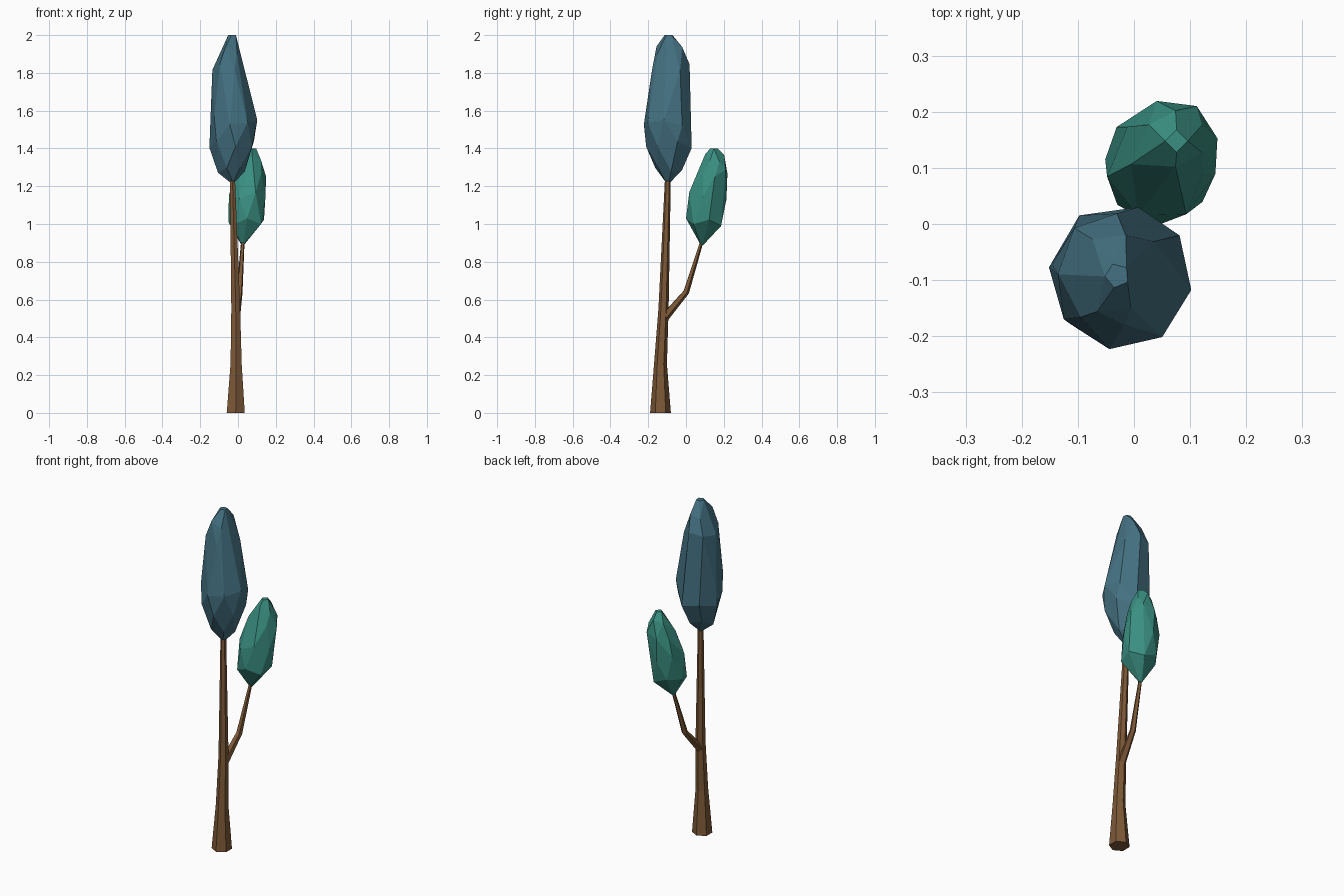
import bpy, bmesh, math
from mathutils import Vector

if "Cube" in bpy.data.objects:
    bpy.data.objects.remove(bpy.data.objects["Cube"])


def material(name, rgb):
    m = bpy.data.materials.new(name)
    m.diffuse_color = (*rgb, 1)
    m.use_nodes = True
    m.node_tree.nodes["Principled BSDF"].inputs["Base Color"].default_value = m.diffuse_color
    return m


BARK = material("brown bark", (0.205, 0.098, 0.038))
BLUE = material("slate blue leaves", (0.058, 0.165, 0.222))
TEAL = material("teal leaves", (0.042, 0.275, 0.222))


def finish(bm, name, mat):
    bmesh.ops.recalc_face_normals(bm, faces=bm.faces)
    me = bpy.data.meshes.new(name)
    bm.to_mesh(me)
    bm.free()
    me.materials.append(mat)
    bpy.context.collection.objects.link(bpy.data.objects.new(name, me))


def limb(name, path, sides):
    """Tapered tube through (x, y, z, radius) stations."""
    bm = bmesh.new()
    pts = [Vector(p[:3]) for p in path]
    rings = []
    for i, p in enumerate(pts):
        d = (pts[min(i + 1, len(pts) - 1)] - pts[max(i - 1, 0)]).normalized()
        if i == 0 and p.z == 0:
            d = Vector((0, 0, 1))          # flat foot on the ground
        v = (Vector((0, 1, 0)) - d * d.y).normalized()
        u = v.cross(d)
        r = path[i][3]
        rings.append([bm.verts.new(p + r * (math.cos(a) * v + math.sin(a) * u))
                      for a in (math.tau * k / sides for k in range(sides))])
    for a, b in zip(rings, rings[1:]):
        for k in range(sides):
            j = (k + 1) % sides
            bm.faces.new((a[k], a[j], b[j], b[k]))
    bm.faces.new(rings[0])
    bm.faces.new(rings[-1])
    finish(bm, name, BARK)


def crown(name, rings, mat):
    """Faceted convex leaf mass from (x, y, z, rx, ry, sides, phase) rings."""
    bm = bmesh.new()
    for x, y, z, rx, ry, n, ph in rings:
        for k in range(n):
            a = math.radians(ph) + math.tau * k / n
            dz = 0.02 * math.sin(2.3 * k + ph) if rx > 0.03 else 0
            bm.verts.new((x + rx * math.cos(a), y + ry * math.sin(a), z + dz))
    res = bmesh.ops.convex_hull(bm, input=bm.verts)
    inner = {g for g in res["geom_interior"] + res["geom_unused"]
             if isinstance(g, bmesh.types.BMVert)}
    bmesh.ops.delete(bm, geom=list(inner), context='VERTS')
    bmesh.ops.dissolve_limit(bm, angle_limit=math.radians(9),
                             verts=bm.verts, edges=bm.edges)
    finish(bm, name, mat)


# trunk with flared foot, and the side branch
limb("trunk", [(-0.012, -0.135, 0, 0.055), (-0.010, -0.135, 0.26, 0.034),
               (-0.012, -0.119, 0.55, 0.027), (-0.030, -0.095, 1.27, 0.015)], 6)
limb("branch", [(-0.012, -0.118, 0.50, 0.024), (0.008, 0.0, 0.64, 0.017),
                (0.027, 0.090, 0.93, 0.009)], 5)

# tall upper crown
crown("upper_crown", [
    (-0.030, -0.095, 1.22, 0.012, 0.012, 4, 20),
    (-0.035, -0.092, 1.29, 0.072, 0.075, 6, 10),
    (-0.030, -0.088, 1.42, 0.122, 0.124, 7, 175),
    (-0.022, -0.095, 1.54, 0.126, 0.130, 8, -10),
    (-0.044, -0.082, 1.83, 0.092, 0.102, 7, 30),
    (-0.040, -0.088, 1.92, 0.060, 0.075, 6, 5),
    (-0.030, -0.092, 2.00, 0.022, 0.022, 5, 40)], BLUE)

# small leaning crown on the branch
crown("lower_crown", [
    (0.025, 0.085, 0.89, 0.008, 0.008, 4, 20),
    (0.044, 0.097, 1.01, 0.097, 0.097, 7, 15),
    (0.048, 0.110, 1.15, 0.099, 0.104, 7, 40),
    (0.066, 0.146, 1.27, 0.083, 0.077, 7, 5),
    (0.074, 0.152, 1.35, 0.055, 0.050, 6, 30),
    (0.076, 0.148, 1.40, 0.020, 0.020, 4, 0)], TEAL)
